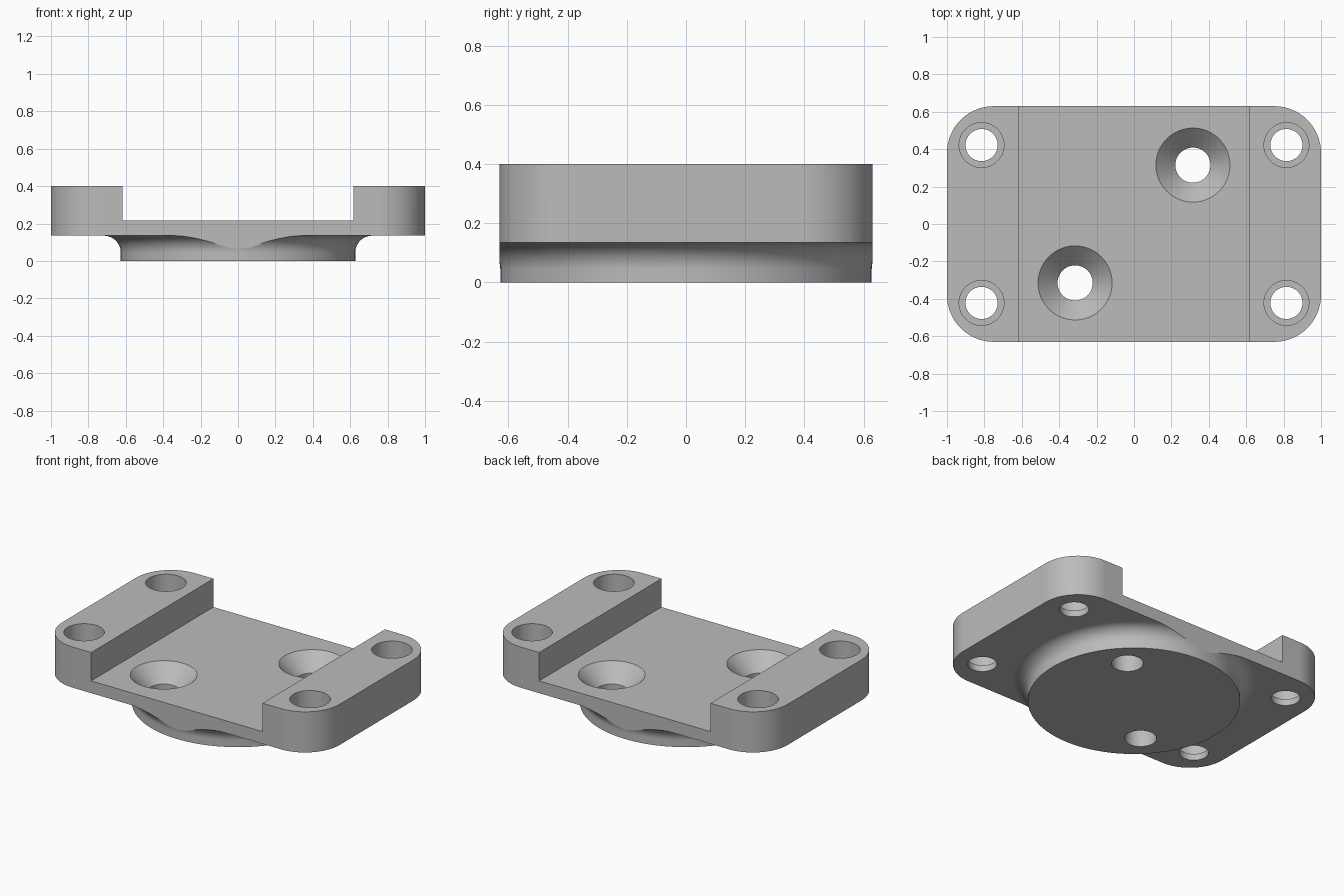
import bpy, bmesh
from math import sin, cos, pi

cube = bpy.data.objects.get("Cube")
if cube:
    bpy.data.objects.remove(cube, do_unlink=True)

HALF_X, HALF_Y, TOP = 1.0, 0.63, 0.4
CORNER = 0.25       # corner radius of the plate
UNDERSIDE = 0.135   # bottom of the plate, top of the round boss
FLOOR = 0.215       # floor of the channel
BOSS_R, FILLET = 0.627, 0.09


def finish(bm, name):
    """Turn a bmesh into a scene object with outward normals."""
    bmesh.ops.recalc_face_normals(bm, faces=bm.faces)
    mesh = bpy.data.meshes.new(name)
    bm.to_mesh(mesh)
    bm.free()
    obj = bpy.data.objects.new(name, mesh)
    bpy.context.collection.objects.link(obj)
    return obj


def prism(name, outline, z0, z1):
    bm = bmesh.new()
    face = bm.faces.new([bm.verts.new((x, y, z0)) for x, y in outline])
    new = bmesh.ops.extrude_face_region(bm, geom=[face])["geom"]
    verts = [v for v in new if isinstance(v, bmesh.types.BMVert)]
    bmesh.ops.translate(bm, verts=verts, vec=(0, 0, z1 - z0))
    return finish(bm, name)


def lathe(name, profile, steps, x=0, y=0):
    """Revolve a closed (radius, z) profile about a vertical axis."""
    bm = bmesh.new()
    rings = []
    for i in range(steps):
        a = 2 * pi * i / steps
        rings.append([bm.verts.new((x + r * cos(a), y + r * sin(a), z)) for r, z in profile])
    n = len(profile)
    for i, ring in enumerate(rings):
        nxt = rings[(i + 1) % steps]
        for j in range(n):
            k = (j + 1) % n
            if profile[j][0] or profile[k][0]:
                bm.faces.new((ring[j], ring[k], nxt[k], nxt[j]))
    bmesh.ops.remove_doubles(bm, verts=bm.verts, dist=1e-5)
    return finish(bm, name)


def cut(target, cutter):
    mod = target.modifiers.new("cut", 'BOOLEAN')
    mod.operation, mod.solver, mod.object = 'DIFFERENCE', 'EXACT', cutter
    bpy.context.view_layer.objects.active = target
    bpy.ops.object.modifier_apply(modifier=mod.name)
    bpy.data.objects.remove(cutter, do_unlink=True)


# Rounded rectangular block
outline = []
for q, (sx, sy) in enumerate(((1, 1), (-1, 1), (-1, -1), (1, -1))):
    for i in range(17):
        a = pi / 2 * (q + i / 16)
        outline.append((sx * (HALF_X - CORNER) + CORNER * cos(a),
                        sy * (HALF_Y - CORNER) + CORNER * sin(a)))
plate = prism("mounting_plate", outline, 0, TOP)

# Carve away the space around the filleted round boss
arc = [(BOSS_R + FILLET * (1 - cos(a)), UNDERSIDE - FILLET + FILLET * sin(a))
       for a in (pi / 2 * i / 12 for i in range(13))]
cut(plate, lathe("boss_surround", [(BOSS_R, -0.1)] + arc + [(1.6, UNDERSIDE), (1.6, -0.1)], 128))

# Channel between the two raised end rails
W = 0.618
cut(plate, prism("channel", [(-W, -1), (W, -1), (W, 1), (-W, 1)], FLOOR, 0.6))

# Counterbored corner holes
bore = [(0, -0.1), (0.086, -0.1), (0.086, 0.177), (0.12, 0.177), (0.12, 0.6), (0, 0.6)]
for sx in (-1, 1):
    for sy in (-1, 1):
        cut(plate, lathe("corner_hole", bore, 48, sx * 0.815, sy * 0.422))

# Countersunk holes through the boss
sink = [(0, -0.1), (0.094, -0.1), (0.094, FLOOR - 0.104), (0.198, FLOOR),
        (0.198, 0.6), (0, 0.6)]
for s in (-1, 1):
    cut(plate, lathe("countersunk_hole", sink, 64, s * 0.315, s * 0.315))

# Plain grey finish
grey = bpy.data.materials.new("grey")
grey.use_nodes = True
colour = (0.5, 0.5, 0.5, 1)
grey.diffuse_color = colour
grey.node_tree.nodes["Principled BSDF"].inputs["Base Color"].default_value = colour
plate.data.materials.clear()
plate.data.materials.append(grey)
for p in plate.data.polygons:
    p.material_index = 0

# Smooth curves, crisp edges
bpy.ops.object.select_all(action='DESELECT')
plate.select_set(True)
bpy.context.view_layer.objects.active = plate
bpy.ops.object.shade_smooth_by_angle(angle=pi / 6)
weighted = plate.modifiers.new("weighted_normals", 'WEIGHTED_NORMAL')
weighted.keep_sharp = True
